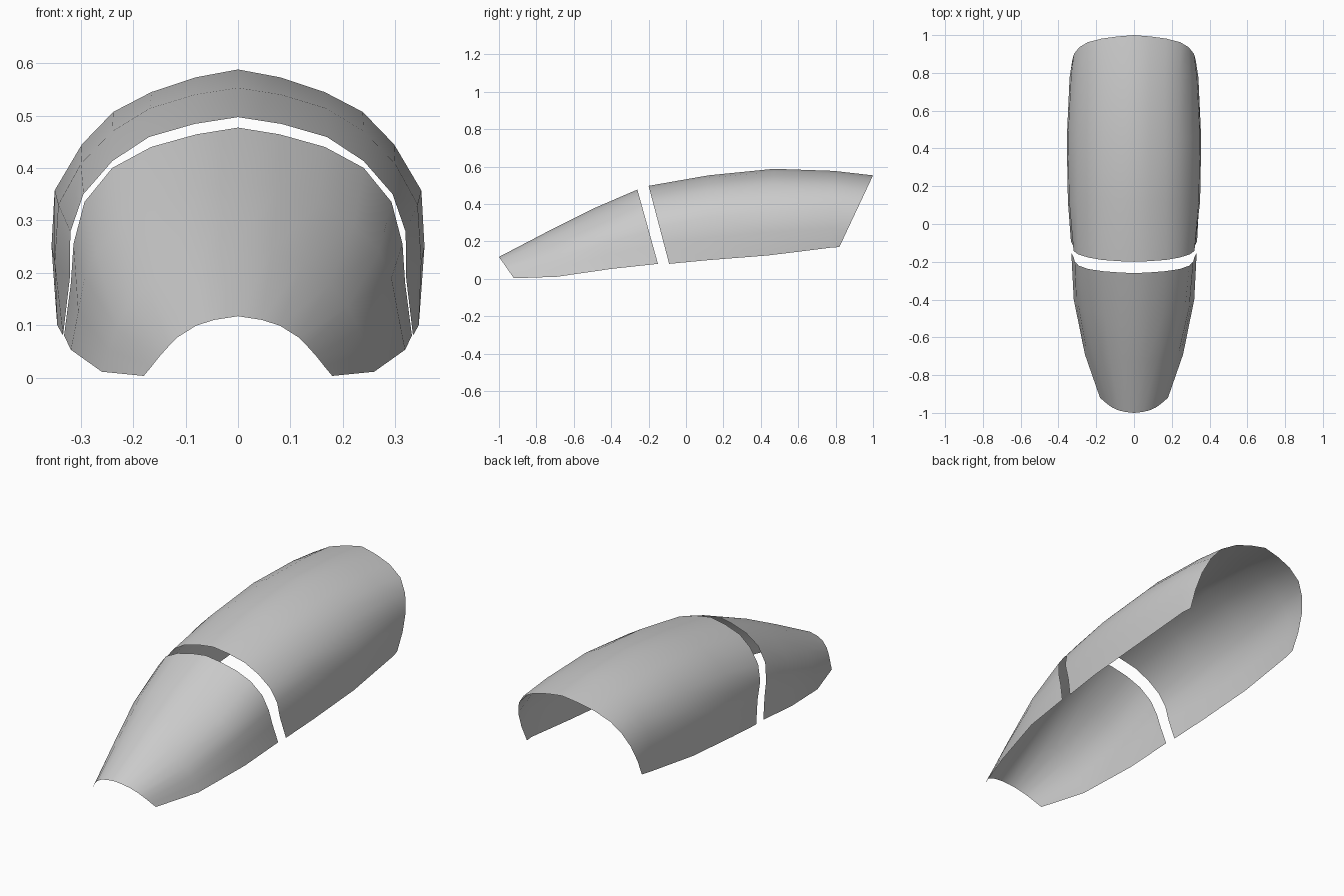
import bpy, math

glass = bpy.data.materials.new("light grey")
glass.diffuse_color = (0.6, 0.6, 0.6, 1)


def shell(name, sections):
    """Loft an open arch through sections: (y_top, y_bottom, half profile of (x, z) from crown to sill)."""
    verts, faces = [], []
    for y_top, y_bot, half in sections:
        z_top, z_bot = half[0][1], half[-1][1]
        ring = [(-x, z) for x, z in half[:0:-1]] + half
        for x, z in ring:
            t = (z_top - z) / (z_top - z_bot)
            verts.append((x, y_top + (y_bot - y_top) * t, z))
    n = 2 * len(sections[0][2]) - 1
    for i in range(len(sections) - 1):
        for j in range(n - 1):
            a = i * n + j
            faces.append((a, a + 1, a + n + 1, a + n))
    mesh = bpy.data.meshes.new(name)
    mesh.from_pydata(verts, [], faces)
    mesh.materials.append(glass)
    obj = bpy.data.objects.new(name, mesh)
    bpy.context.collection.objects.link(obj)
    # Make the normals face outward, then shade smooth
    if mesh.polygons[n // 2].normal.z < 0:
        mesh.flip_normals()
    bpy.context.view_layer.objects.active = obj
    obj.select_set(True)
    bpy.ops.object.shade_smooth_by_angle(angle=math.radians(40))
    obj.select_set(False)


# Windscreen: narrow nose widening to the frame gap
shell("windscreen", [
    (-1.0, -0.92, [(0, .117), (.045, .11), (.08, .099), (.115, .077),
                   (.132, .06), (.15, .04), (.165, .021), (.18, .003)]),
    (-.73, -.69, [(0, .258), (.065, .245), (.125, .218), (.175, .178),
                  (.21, .135), (.232, .093), (.246, .052), (.26, .011)]),
    (-.49, -.40, [(0, .378), (.077, .363), (.155, .335), (.222, .292),
                  (.27, .242), (.293, .19), (.305, .125), (.319, .053)]),
    (-.26, -.15, [(0, .477), (.08, .464), (.166, .44), (.24, .40),
                  (.293, .335), (.314, .255), (.319, .18), (.332, .08)]),
])

# Rear canopy: long hood with a raked tail opening
shell("rear_canopy", [
    (-.20, -.09, [(0, .497), (.083, .484), (.17, .459), (.24, .413),
                  (.295, .35), (.32, .278), (.321, .19), (.334, .08)]),
    (.12, .12, [(0, .553), (.082, .54), (.168, .514), (.24, .47),
                (.30, .408), (.343, .33), (.35, .22), (.345, .10)]),
    (.47, .44, [(0, .588), (.08, .573), (.165, .545), (.238, .507),
                (.298, .445), (.35, .357), (.356, .25), (.347, .125)]),
    (.79, .77, [(0, .577), (.08, .563), (.163, .537), (.238, .498),
                (.295, .44), (.333, .365), (.341, .27), (.334, .166)]),
    (1.0, .82, [(0, .553), (.085, .538), (.17, .514), (.245, .473),
                (.29, .415), (.318, .34), (.328, .255), (.325, .17)]),
])
